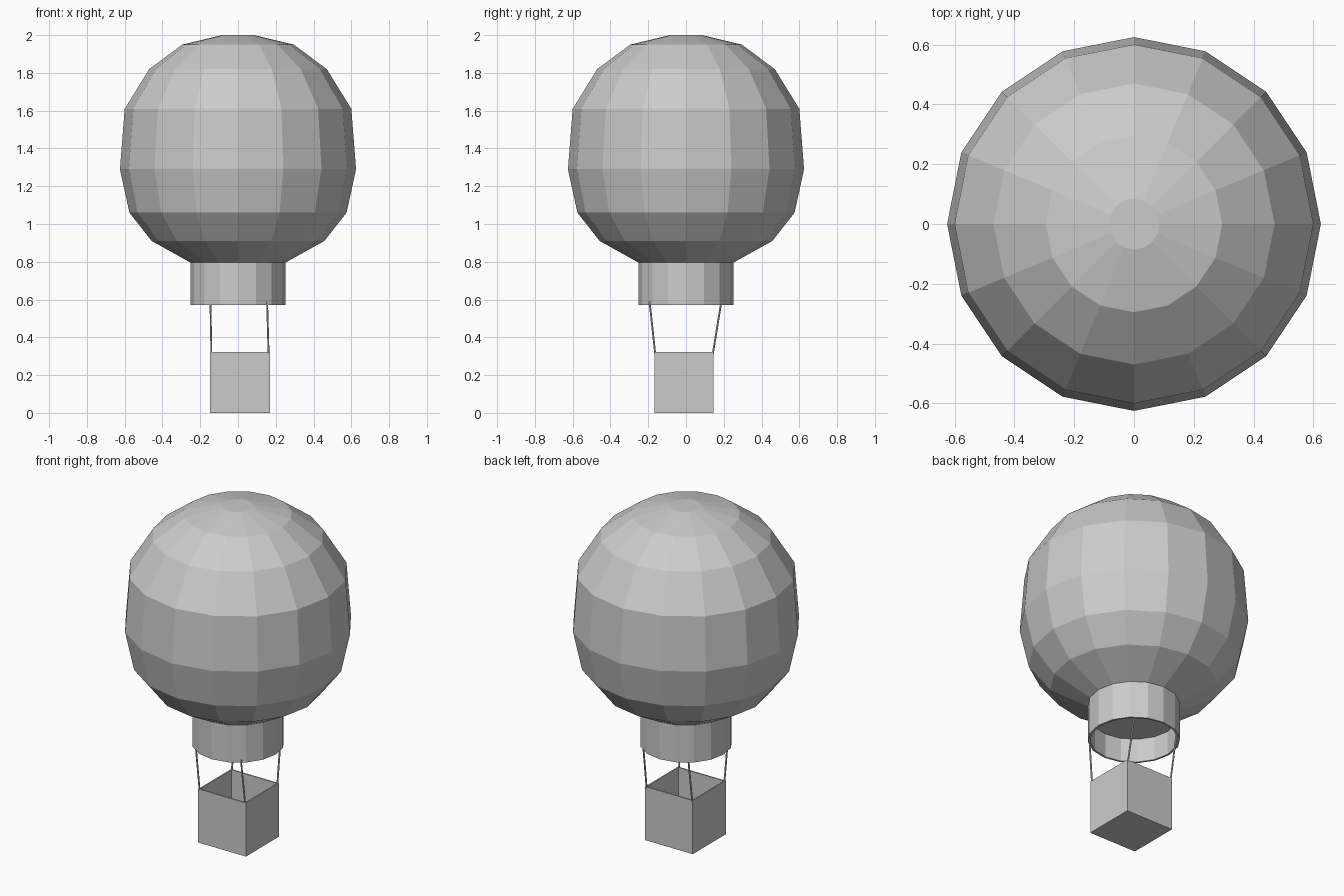
import bpy
import math
from mathutils import Vector

cube = bpy.data.objects.get("Cube")
if cube:
    bpy.data.objects.remove(cube, do_unlink=True)

SIDES = 16

grey = bpy.data.materials.new("plain grey")
grey.use_nodes = True
colour = (0.6, 0.6, 0.6, 1)
grey.diffuse_color = colour
grey.node_tree.nodes["Principled BSDF"].inputs["Base Color"].default_value = colour


def add_mesh(name, verts, faces):
    mesh = bpy.data.meshes.new(name)
    mesh.from_pydata(verts, [], faces)
    mesh.update()
    mesh.materials.append(grey)
    obj = bpy.data.objects.new(name, mesh)
    bpy.context.collection.objects.link(obj)
    return obj


def lathe(name, profile):
    """Spin (radius, height) points, listed bottom to top, and cap both ends."""
    verts = [(r * math.cos(a), r * math.sin(a), z)
             for r, z in profile
             for a in (math.tau * i / SIDES for i in range(SIDES))]
    faces = []
    for ring in range(len(profile) - 1):
        low, high = ring * SIDES, (ring + 1) * SIDES
        for i in range(SIDES):
            j = (i + 1) % SIDES
            faces.append((low + i, low + j, high + j, high + i))
    top = (len(profile) - 1) * SIDES
    faces.append(tuple(reversed(range(SIDES))))
    faces.append(tuple(range(top, top + SIDES)))
    return add_mesh(name, verts, faces)


def rod(name, start, end, radius):
    start, end = Vector(start), Vector(end)
    bpy.ops.mesh.primitive_cylinder_add(vertices=6, radius=radius,
                                        depth=(end - start).length,
                                        location=(start + end) / 2)
    obj = bpy.context.object
    obj.name = name
    obj.rotation_euler = (end - start).to_track_quat('Z', 'Y').to_euler()
    obj.data.materials.append(grey)


# Faceted balloon envelope
lathe("envelope", [(0.25, 0.795), (0.457, 0.91), (0.575, 1.06), (0.625, 1.29),
                   (0.6, 1.61), (0.47, 1.82), (0.295, 1.95), (0.085, 2.0)])

# Neck with a thin wall and a recessed flat ceiling
lathe("neck", [(0.24, 0.715), (0.24, 0.572), (0.252, 0.572), (0.252, 0.797)])

# Open basket with thin walls
LEFT, RIGHT, FRONT, BACK, HEIGHT, WALL = -0.147, 0.17, -0.168, 0.146, 0.322, 0.008


def rectangle(inset, z):
    return [(LEFT + inset, FRONT + inset, z), (RIGHT - inset, FRONT + inset, z),
            (RIGHT - inset, BACK - inset, z), (LEFT + inset, BACK - inset, z)]


loops = [rectangle(0, 0), rectangle(0, HEIGHT), rectangle(WALL, HEIGHT), rectangle(WALL, WALL)]
basket_faces = [(3, 2, 1, 0), (12, 13, 14, 15)]
for k in range(3):
    for i in range(4):
        j = (i + 1) % 4
        basket_faces.append((4 * k + i, 4 * k + j, 4 * k + 4 + j, 4 * k + 4 + i))
add_mesh("basket", [v for loop in loops for v in loop], basket_faces)

# Four ropes from the basket corners to the neck rim
for side, x_low, x_high in (("right", LEFT + 0.006, -0.146), ("left", RIGHT - 0.008, 0.154)):
    for end, y_low, y_high in (("front", FRONT + 0.005, -0.193), ("back", BACK - 0.004, 0.187)):
        rod(f"{end}_{side}_rope", (x_low, y_low, HEIGHT - 0.01), (x_high, y_high, 0.59), 0.005)
